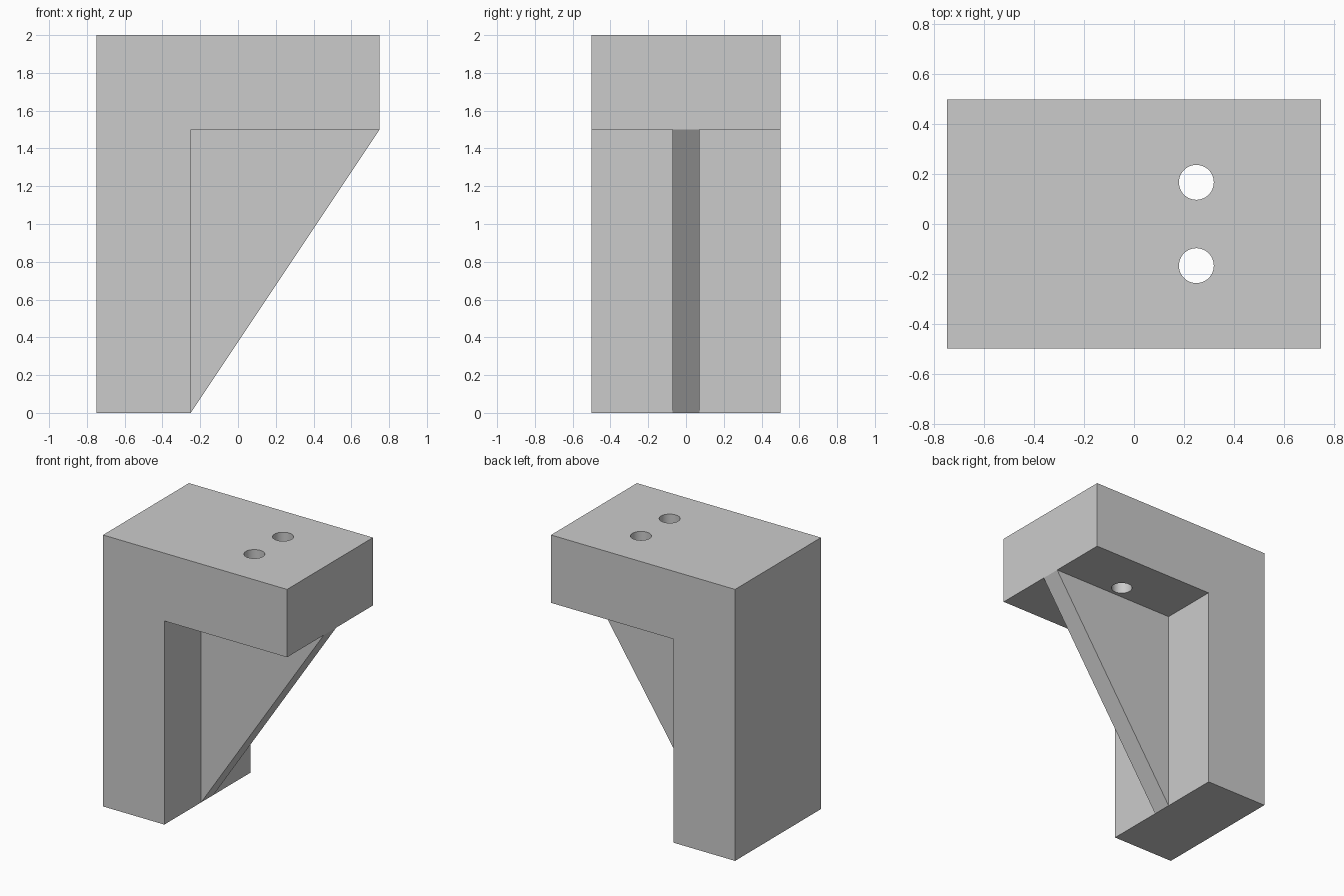
import bpy, bmesh, math
from mathutils import Vector

if "Cube" in bpy.data.objects:
    bpy.data.objects.remove(bpy.data.objects["Cube"])

grey = bpy.data.materials.new("plain grey")
grey.diffuse_color = (0.6, 0.6, 0.6, 1)
grey.use_nodes = True
grey.node_tree.nodes["Principled BSDF"].inputs["Base Color"].default_value = grey.diffuse_color


def extrude_profile(name, profile, half_width):
    """Solid from an (x, z) outline, centred on y = 0."""
    bm = bmesh.new()
    face = bm.faces.new([bm.verts.new((x, -half_width, z)) for x, z in profile])
    ret = bmesh.ops.extrude_face_region(bm, geom=[face])
    verts = [g for g in ret["geom"] if isinstance(g, bmesh.types.BMVert)]
    bmesh.ops.translate(bm, verts=verts, vec=Vector((0, 2 * half_width, 0)))
    bmesh.ops.recalc_face_normals(bm, faces=bm.faces)
    mesh = bpy.data.meshes.new(name)
    bm.to_mesh(mesh)
    bm.free()
    mesh.materials.append(grey)
    obj = bpy.data.objects.new(name, mesh)
    bpy.context.collection.objects.link(obj)
    return obj


# L-shaped body: upright leg and top arm
body = extrude_profile("bracket_body", [(-0.75, 0), (-0.25, 0), (-0.25, 1.5),
                                        (0.75, 1.5), (0.75, 2), (-0.75, 2)], 0.5)

# Triangular stiffening rib in the inner corner
extrude_profile("support_rib", [(-0.25, 0), (0.75, 1.5), (-0.25, 1.5)], 0.072)

# Two bolt holes through the top arm
for side in (-1, 1):
    bpy.ops.mesh.primitive_cylinder_add(vertices=48, radius=0.07, depth=0.8,
                                        location=(0.25, side * 0.167, 1.75))
    cutter = bpy.context.object
    cutter.name = "hole_cutter"
    cutter.data.materials.append(grey)
    cut = body.modifiers.new("bolt_hole", 'BOOLEAN')
    cut.operation = 'DIFFERENCE'
    cut.solver = 'EXACT'
    cut.object = cutter
    bpy.context.view_layer.objects.active = body
    bpy.ops.object.modifier_apply(modifier=cut.name)
    bpy.data.objects.remove(cutter)

# Smooth hole walls, sharp outer edges
bpy.ops.object.select_all(action='DESELECT')
body.select_set(True)
bpy.context.view_layer.objects.active = body
bpy.ops.object.shade_smooth_by_angle(angle=math.radians(30))
